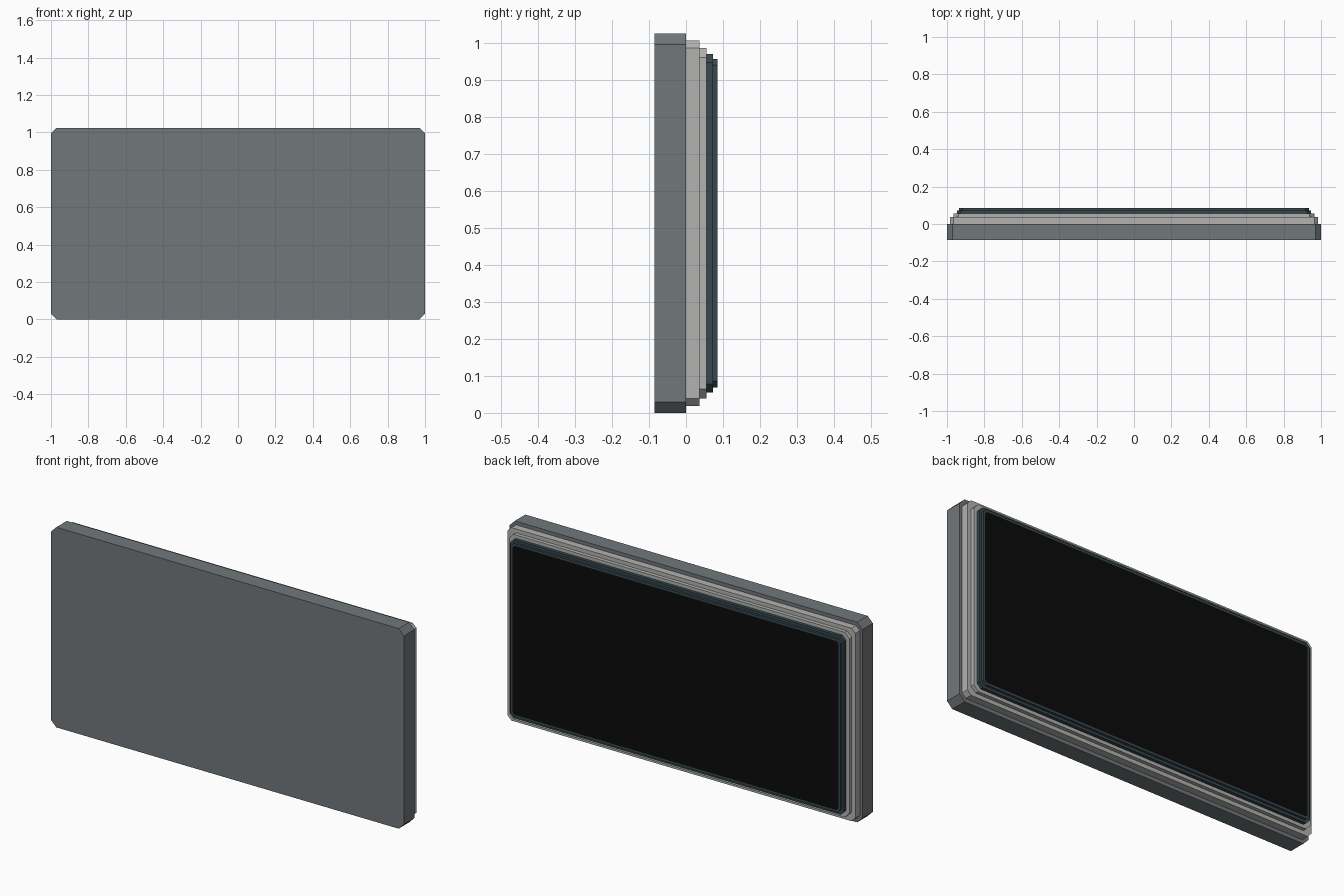
import bpy, bmesh

if "Cube" in bpy.data.objects:
    bpy.data.objects.remove(bpy.data.objects["Cube"])


def material(name, rgb):
    m = bpy.data.materials.new(name)
    m.diffuse_color = (*rgb, 1)
    m.use_nodes = True
    m.node_tree.nodes["Principled BSDF"].inputs["Base Color"].default_value = m.diffuse_color
    return m


GREY = material("slate_grey", (0.165, 0.185, 0.195))
LIGHT = material("light_grey", (0.45, 0.45, 0.44))
TEAL = material("dark_teal", (0.038, 0.065, 0.076))
BLACK = material("screen_black", (0.003, 0.003, 0.003))
MID = 0.5125  # centre height of the panel


def panel(name, hx, hz, chamfer, y0, y1, mat):
    """Flat plate with chamfered corners, facing along y."""
    c = chamfer
    outline = [(hx, hz - c), (hx - c, hz), (c - hx, hz), (-hx, hz - c),
               (-hx, c - hz), (c - hx, -hz), (hx - c, -hz), (hx, c - hz)]
    bm = bmesh.new()
    base = bm.faces.new([bm.verts.new((x, y0, MID + z)) for x, z in outline])
    new = bmesh.ops.extrude_face_region(bm, geom=[base])["geom"]
    bmesh.ops.translate(bm, vec=(0, y1 - y0, 0),
                        verts=[v for v in new if isinstance(v, bmesh.types.BMVert)])
    bmesh.ops.recalc_face_normals(bm, faces=bm.faces[:])
    mesh = bpy.data.meshes.new(name)
    bm.to_mesh(mesh)
    bm.free()
    mesh.materials.append(mat)
    ob = bpy.data.objects.new(name, mesh)
    bpy.context.collection.objects.link(ob)
    return ob


# stepped layers from the front slab to the screen frame at the back
panel("front_slab", 1.0, 0.5125, 0.03, -0.085, 0.0, GREY)
panel("outer_step", 0.985, 0.494, 0.021, 0.0, 0.037, LIGHT)
panel("inner_step", 0.965, 0.474, 0.026, 0.037, 0.056, LIGHT)
panel("outer_frame", 0.947, 0.457, 0.022, 0.056, 0.073, TEAL)
frame = panel("screen_frame", 0.935, 0.444, 0.018, 0.073, 0.085, TEAL)

# black screen as an inset of the rear face
frame.data.materials.append(BLACK)
bm = bmesh.new()
bm.from_mesh(frame.data)
bm.faces.ensure_lookup_table()
rear = max(bm.faces, key=lambda f: f.normal.y)
bmesh.ops.inset_region(bm, faces=[rear], thickness=0.012)
rear.material_index = 1
bm.to_mesh(frame.data)
bm.free()
